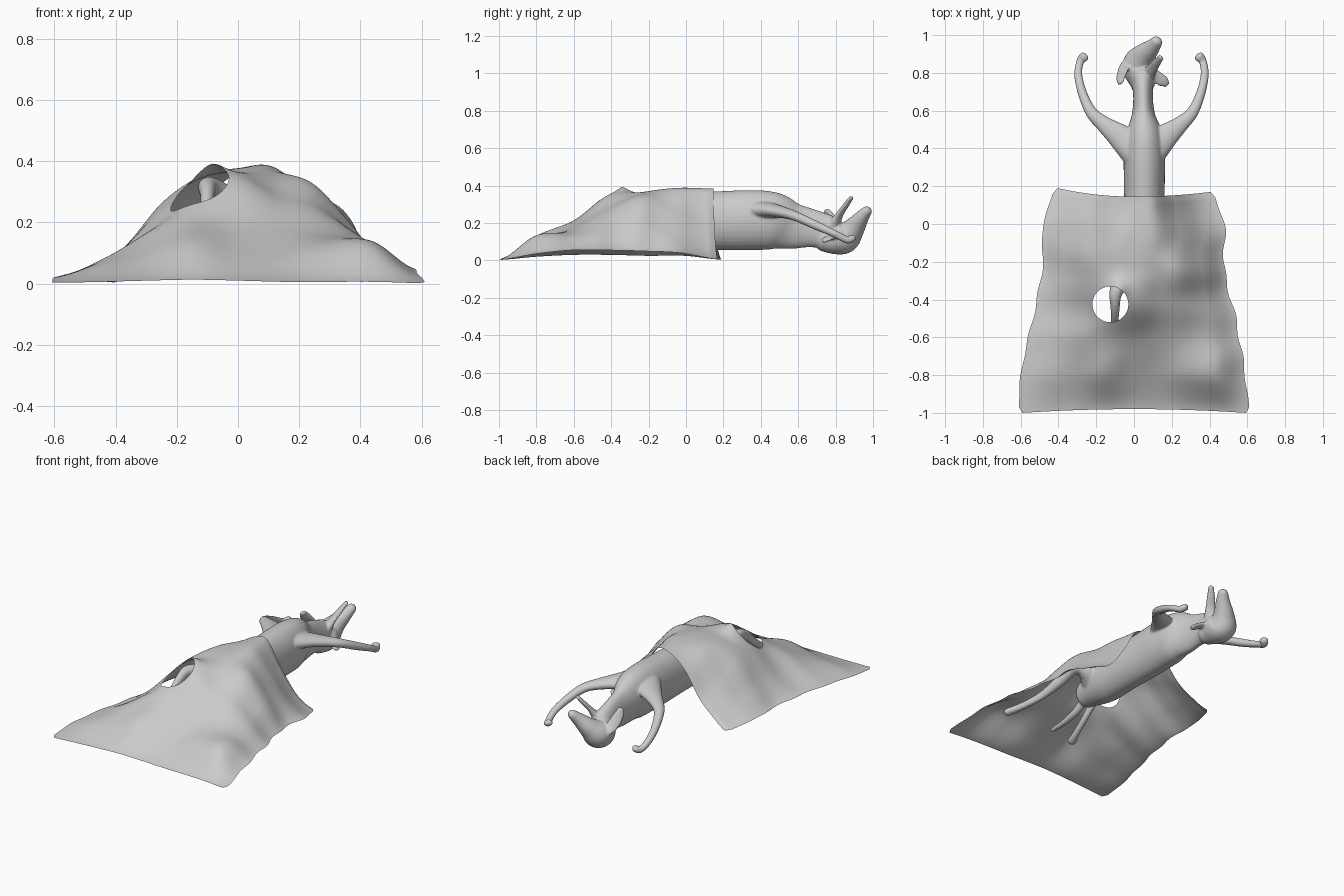
import bpy, bmesh, math
from mathutils import Vector

grey = bpy.data.materials.new("light_grey")
grey.diffuse_color = (0.6, 0.6, 0.6, 1)


def spline(pts, t):
    """Catmull-Rom through equally spaced tuples, t in 0..1."""
    n = len(pts) - 1
    i = min(int(t * n), n - 1)
    f = t * n - i
    a, b, c, d = (Vector(pts[max(0, min(n, k))]) for k in (i - 1, i, i + 1, i + 2))
    return b + 0.5 * f * (c - a + f * (2 * a - 5 * b + 4 * c - d + f * (3 * (b - c) + d - a)))


def curve(values, t):
    return spline([(v, 0) for v in values], t)[0]


def finish(name, bm):
    bmesh.ops.recalc_face_normals(bm, faces=bm.faces)
    me = bpy.data.meshes.new(name)
    bm.to_mesh(me)
    bm.free()
    me.materials.append(grey)
    ob = bpy.data.objects.new(name, me)
    bpy.context.collection.objects.link(ob)
    for p in me.polygons:
        p.use_smooth = True
    return ob


def tube(bm, pts, ref=(0, 0, 1), seg=20):
    """Closed tube through (x, y, z, radius across, radius along ref)."""
    steps = (len(pts) - 1) * 6
    samples = [spline(pts, i / steps) for i in range(steps + 1)]
    pos = [Vector(s[:3]) for s in samples]
    data = []
    for i, s in enumerate(samples):
        t = (pos[min(i + 1, steps)] - pos[max(i - 1, 0)]).normalized()
        data.append((pos[i], t, s[3], s[4]))

    def cap(d, sign):  # rounded end
        p, t, a, b = d
        r = min(a, b)
        return [(p + t * sign * r * math.sin(q), t, a * math.cos(q), b * math.cos(q)) for q in (0.45, 0.9, 1.35)]
    data = cap(data[0], -1)[::-1] + data + cap(data[-1], 1)
    rings = []
    for p, t, a, b in data:
        side = t.cross(Vector(ref)).normalized()
        up = side.cross(t)
        rings.append([bm.verts.new(p + side * a * math.cos(k * math.tau / seg) + up * b * math.sin(k * math.tau / seg))
                      for k in range(seg)])
    for r, s in zip(rings, rings[1:]):
        for k in range(seg):
            bm.faces.new((r[k], r[k - 1], s[k - 1], s[k]))
    bm.faces.new(rings[0])
    bm.faces.new(rings[-1][::-1])


# ---- animal lying on its back: overlapping tubes fused into one skin
bm = bmesh.new()
# torso and neck
tube(bm, [(.05, -.36, .19, .075, .09), (.05, -.2, .2, .108, .135), (.055, 0, .21, .108, .15),
          (.055, .2, .213, .108, .158), (.055, .36, .216, .11, .16), (.055, .47, .21, .10, .153),
          (.05, .57, .185, .064, .125), (.048, .67, .172, .052, .103), (.045, .77, .15, .06, .09)], seg=32)
# skull and snout
tube(bm, [(.045, .745, .12, .065, .075), (.035, .80, .118, .088, .085), (.03, .85, .125, .088, .085),
          (.055, .895, .17, .064, .06), (.095, .935, .225, .044, .04), (.12, .965, .262, .032, .028)], seg=24)
# jaw
tube(bm, [(.07, .79, .19, .04, .03), (.095, .82, .245, .03, .016), (.12, .855, .295, .024, .013),
          (.142, .882, .335, .018, .011)])
# ears
tube(bm, [(-.02, .86, .14, .035, .02), (-.052, .825, .175, .036, .013), (-.068, .78, .225, .034, .012),
          (-.07, .75, .265, .022, .011)], ref=(-.6, 0, 1))
tube(bm, [(.09, .80, .13, .03, .02), (.125, .775, .125, .034, .012), (.155, .755, .115, .032, .012),
          (.172, .74, .105, .02, .011)])
# forelegs, mirrored about the body axis
for s in (-1, 1):
    w = 1 if s < 0 else .94
    tube(bm, [(.05 + s * w * x, y, z, a, b) for x, y, z, a, b in (
        (.03, .37, .27, .085, .06), (.115, .455, .268, .07, .04), (.205, .525, .255, .045, .03),
        (.275, .59, .235, .032, .026), (.322, .69, .19, .025, .024), (.345, .79, .145, .022, .02),
        (.335, .86, .11, .021, .02), (.315, .885, .118, .028, .02))])
# hind legs under the cloth
tube(bm, [(.08, -.27, .22, .08, .09), (.16, -.24, .25, .06, .065), (.23, -.27, .26, .042, .04),
          (.265, -.38, .195, .032, .034), (.295, -.5, .145, .022, .026), (.335, -.62, .115, .022, .022),
          (.375, -.72, .098, .028, .022)])
tube(bm, [(.02, -.27, .22, .08, .09), (-.045, -.28, .27, .06, .055), (-.095, -.36, .315, .036, .035),
          (-.1, -.45, .285, .024, .03), (-.105, -.56, .19, .02, .022), (-.12, -.67, .125, .02, .02),
          (-.14, -.74, .10, .028, .022)])
# tail
tube(bm, [(.05, -.38, .17, .032, .03), (.055, -.47, .11, .024, .022), (.055, -.58, .085, .019, .018),
          (.05, -.69, .085, .014, .014)])
dog = finish("animal_body", bm)
m = dog.modifiers.new("fuse", 'REMESH')
m.mode, m.voxel_size, m.use_smooth_shade = 'VOXEL', 0.006, True
m = dog.modifiers.new("soften", 'SMOOTH')
m.factor, m.iterations = 0.5, 8

# ---- draped sheet: heights by row (front to back) and column (left to right)
heights = [
    (.003, .006, .01, .013, .01, .006, .006, .006, .002),
    (.02, .06, .09, .135, .10, .09, .12, .13, .035),
    (.03, .09, .165, .21, .20, .18, .165, .135, .055),
    (.03, .10, .21, .325, .345, .29, .25, .16, .055),
    (.025, .13, .27, .345, .365, .36, .33, .20, .05),
    (.025, .10, .225, .345, .378, .378, .26, .12, .04),
    (.004, .06, .14, .28, .362, .372, .21, .07, .006)]
left = (-.61, -.6, -.56, -.515, -.483, -.482, -.425)
right = (.612, .588, .56, .518, .475, .482, .425)
HX, HY, HR = -.125, -.425, .095  # round opening
NU = NV = 110
bm = bmesh.new()
grid = []
for j in range(NV + 1):
    v = j / NV
    cols = spline(heights, v)
    inset = .02 * max(0, abs(v - .5) * 40 - 19)  # rounded corners
    ripple = .008 * math.sin(v * 32) * math.sin(math.pi * v)
    le = curve(left, v) + inset + ripple * .6
    ri = curve(right, v) - inset + ripple
    line = []
    for i in range(NU + 1):
        k = 2 * i / NU - 1
        x = le + (ri - le) * i / NU
        y0 = -.98 - .02 * k * k
        y1 = .145 + (.045 if k < 0 else .025) * k * k
        y = y0 + (y1 - y0) * v
        z = curve(cols, i / NU)
        # lifted lip behind the opening
        z += .035 * math.exp(-((x + .09) ** 2 + (y + .345) ** 2) / .003)
        line.append(bm.verts.new((x, y, max(z, .001))))
    grid.append(line)
for a, b in zip(grid, grid[1:]):
    for i in range(NU):
        bm.faces.new((a[i], a[i + 1], b[i + 1], b[i]))
# cut the opening and round its rim, sliding the rim along the cloth
hole = []
for f in bm.faces:
    c = f.calc_center_median()
    if math.hypot(c.x - HX, c.y - HY) < HR:
        hole.append(f)
bm.normal_update()
normals = {v: v.normal.copy() for v in bm.verts}
bmesh.ops.delete(bm, geom=hole, context='FACES')
for v in bm.verts:
    dx, dy = v.co.x - HX, v.co.y - HY
    d = math.hypot(dx, dy)
    if v.is_boundary and d < HR * 1.3:
        n = normals[v]
        s = HR / d - 1
        v.co += Vector((dx * s, dy * s, -(n.x * dx + n.y * dy) * s / n.z))
finish("draped_sheet", bm)
